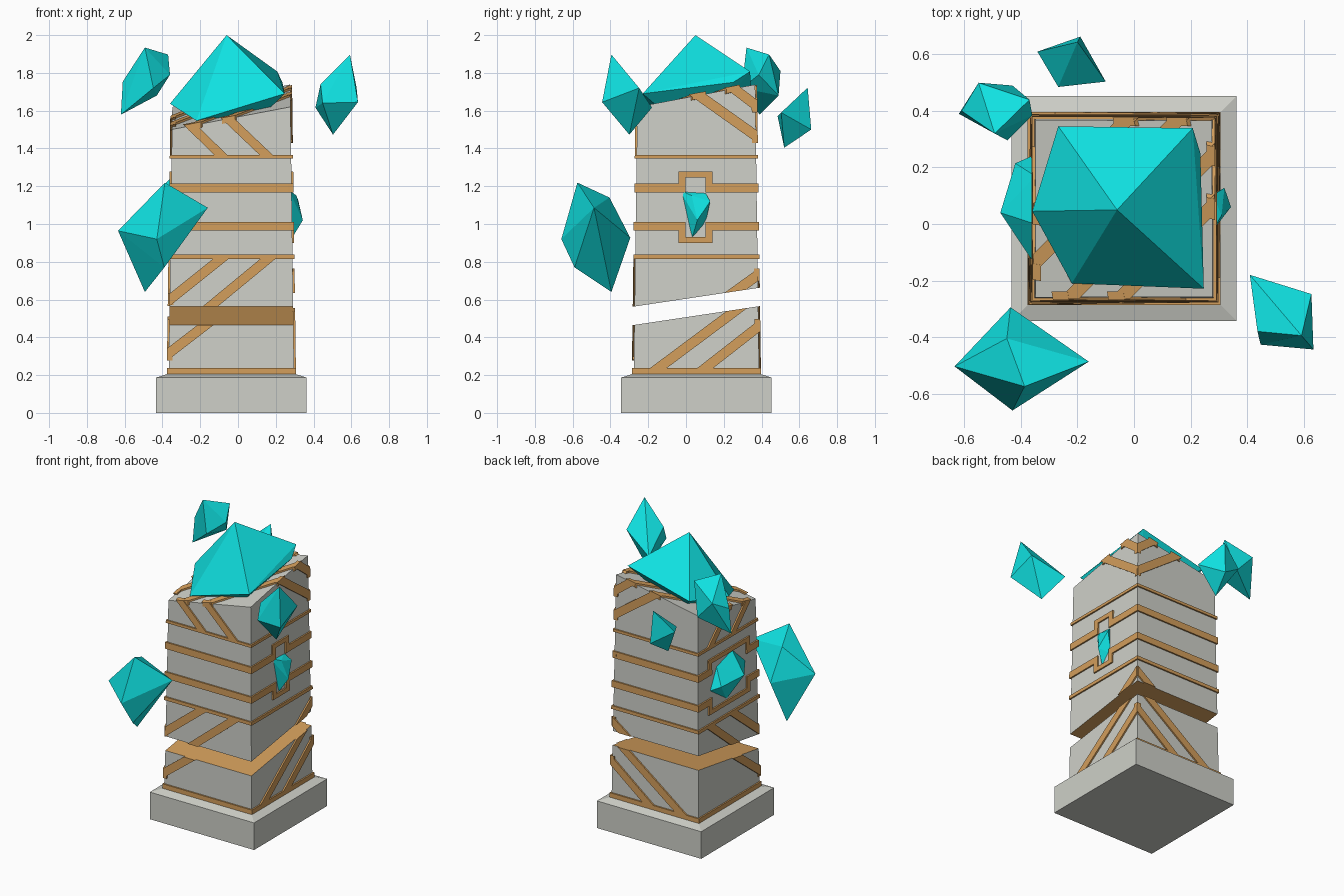
import bpy, bmesh
from mathutils import Vector

if "Cube" in bpy.data.objects:
    bpy.data.objects.remove(bpy.data.objects["Cube"])

CX, CY = -0.035, 0.055          # centre of the pillar


def material(name, rgb):
    m = bpy.data.materials.new(name)
    m.diffuse_color = (*rgb, 1)
    m.use_nodes = True
    m.node_tree.nodes["Principled BSDF"].inputs["Base Color"].default_value = m.diffuse_color
    return m


STONE = material("pale stone", (0.62, 0.63, 0.58))
GOLD = material("gold", (0.65, 0.34, 0.105))
TEAL = material("teal crystal", (0.005, 0.75, 0.75))

# Planes: sloped split through the shaft and slanted top
SPLIT_N = Vector((0, -0.15, 1)).normalized()
LOW_CUT, HIGH_CUT = Vector((0, 0, 0.515)), Vector((0, 0, 0.6125))
TOP_N = Vector((-0.19, -0.19, 1)).normalized()
TOP_CO = Vector((0, 0, 1.62))


def half(z):
    """Half width of the tapered shaft at height z."""
    return 0.332 - 0.0135 * (z - 0.2)


def clip(bm, co, n):
    """Remove everything on the normal side of a plane and cap the hole."""
    geom = bm.verts[:] + bm.edges[:] + bm.faces[:]
    bmesh.ops.bisect_plane(bm, geom=geom, plane_co=co, plane_no=n, clear_outer=True)
    edges = [e for e in bm.edges if e.is_boundary]
    if edges:
        bmesh.ops.holes_fill(bm, edges=edges, sides=0)


def prism(bm, lower, upper):
    """Closed solid between two matching loops."""
    a = [bm.verts.new(p) for p in lower]
    b = [bm.verts.new(p) for p in upper]
    bm.faces.new(a[::-1])
    bm.faces.new(b)
    for i in range(len(a)):
        j = (i + 1) % len(a)
        bm.faces.new((a[i], a[j], b[j], b[i]))


def finish(name, bm, mats, loc=(CX, CY, 0)):
    bmesh.ops.recalc_face_normals(bm, faces=bm.faces[:])
    me = bpy.data.meshes.new(name)
    bm.to_mesh(me)
    bm.free()
    for m in mats:
        me.materials.append(m)
    ob = bpy.data.objects.new(name, me)
    ob.location = loc
    bpy.context.collection.objects.link(ob)
    return ob


def square(h, z):
    return [(-h, -h, z), (h, -h, z), (h, h, z), (-h, h, z)]


# Plinth with a shallow sloped rim
bm = bmesh.new()
prism(bm, square(0.398, 0), square(0.398, 0.187))
prism(bm, square(0.398, 0.187), square(0.335, 0.207))
finish("plinth", bm, [STONE])


# Shaft in two blocks, with gold split faces
def shaft(name, clips):
    bm = bmesh.new()
    prism(bm, square(half(0.2), 0.2), square(half(2), 2))
    for co, n in clips:
        clip(bm, co, n)
    bmesh.ops.recalc_face_normals(bm, faces=bm.faces[:])
    for f in bm.faces:
        f.material_index = int(abs(f.normal.dot(SPLIT_N)) > 0.9995)
    finish(name, bm, [STONE, GOLD])


shaft("lower_shaft", [(LOW_CUT, SPLIT_N)])
shaft("upper_shaft", [(HIGH_CUT, -SPLIT_N), (TOP_CO, TOP_N)])

# Side coordinates: s runs along the face, d points outward
SIDES = {
    "front": lambda s, d: (s, -d),
    "left": lambda s, d: (-d, s),
    "right": lambda s, d: (d, s),
    "back": lambda s, d: (s, d),
}


def plate(side, pts, clips=(), bm=None):
    """Raised trim on one side from an (s, z) outline."""
    out = bmesh.new()
    place = SIDES[side]
    loops = [[(*place(s, half(z) + d), z) for s, z in pts] for d in (-0.02, 0.010)]
    prism(out, *loops)
    for co, n in clips:
        clip(out, co, n)
    me = bpy.data.meshes.new("tmp")
    out.to_mesh(me)
    out.free()
    bm.from_mesh(me)
    bpy.data.meshes.remove(me)


def bar(side, s0, s1, z0, z1, bm):
    plate(side, [(s0, z0), (s1, z0), (s1, z1), (s0, z1)], (), bm)


# Plain horizontal bands
for name, z0, z1 in (("foot_band", 0.207, 0.238), ("middle_band", 0.815, 0.838),
                     ("neck_band", 1.347, 1.366)):
    bm = bmesh.new()
    prism(bm, square(half(z0) + 0.01, z0), square(half(z1) + 0.01, z1))
    finish(name, bm, [GOLD])

# Wide bands that step around the side crystals
for name, z0, z1, lo, hi, out in (("lower_frame_band", 0.965, 1.01, 0.9, 0.93, 0.9),
                                  ("upper_frame_band", 1.168, 1.214, 1.247, 1.277, 1.277)):
    bm = bmesh.new()
    e = half(z0) + 0.01
    for side in ("front", "back"):
        bar(side, -e, e, z0, z1, bm)
    for side, a, b in (("right", -0.095, 0.085), ("left", -0.235, 0.215)):
        bar(side, -e, a, z0, z1, bm)
        bar(side, b, e, z0, z1, bm)
        bar(side, a, b, lo, hi, bm)
        for s in (a, b - 0.037):
            bar(side, s, s + 0.037, min(z0, out), max(z1, out), bm)
    finish(name, bm, [GOLD])

# Diagonal stripes; each pair of sides shares one mirrored pattern
BELOW_LOW = [(LOW_CUT, SPLIT_N), (Vector((0, 0, 0.22)), Vector((0, 0, -1)))]
ABOVE_SPLIT = [(HIGH_CUT, -SPLIT_N), (Vector((0, 0, 0.825)), Vector((0, 0, 1)))]
NEAR_TOP = [(TOP_CO + TOP_N * 0.012, TOP_N), (Vector((0, 0, 1.355)), Vector((0, 0, -1)))]
E = 0.335
# (sides, clipping, stripe lines as s, z, slope, start, end)
GROUPS = [
    ("lower_stripes", ("front", "left"), BELOW_LOW, [(-0.336, 0.312, 0.77, -0.338, 0.1)]),
    ("lower_stripes", ("right", "back"), BELOW_LOW,
     [(-0.2, 0.238, 0.745, -0.32, 0.338), (0.048, 0.238, 0.78, -0.1, 0.338)]),
    ("upper_stripes", ("front", "left"), ABOVE_SPLIT,
     [(-0.325, 0.6, 0.8, -0.327, 0.1), (-0.108, 0.567, 0.825, -0.25, 0.3)]),
    ("upper_stripes", ("right", "back"), ABOVE_SPLIT, [(0.202, 0.641, 0.72, 0.05, 0.327)]),
    ("crown_stripes", ("front", "left"), NEAR_TOP,
     [(-0.05, 1.36, -0.97, -0.315, 0.03), (0.19, 1.36, -0.95, -0.15, 0.28)]),
    ("crown_stripes", ("right", "back"), NEAR_TOP,
     [(0.0, 1.69, -0.71, -0.1, 0.322), (0.175, 1.735, -0.76, 0.05, 0.322)]),
]
for name, sides, clips, lines in GROUPS:
    for side in sides:
        bm = bmesh.new()
        for s, z, k, a, b in lines:
            za, zb, w = z + k * (a - s), z + k * (b - s), 0.033
            plate(side, [(a, za - w), (b, zb - w), (b, zb + w), (a, za + w)], clips, bm)
        finish(side + "_" + name, bm, [GOLD])

# Stripes across the slanted top
for i, c in enumerate((-0.305, -0.125, 0.125, 0.305)):
    bm = bmesh.new()
    loops = []
    for dz in (-0.02, 0.012):
        ring = [(-1, -1 + c - 0.035), (1, 1 + c - 0.035), (1, 1 + c + 0.035), (-1, -1 + c + 0.035)]
        loops.append([(u, v, 1.62 + 0.19 * (u + v) + dz) for u, v in ring])
    prism(bm, *loops)
    for n in ((1, 0, 0), (-1, 0, 0), (0, 1, 0), (0, -1, 0)):
        clip(bm, Vector(n) * 0.32, Vector(n))
    finish("top_stripe_%d" % (i + 1), bm, [GOLD])


# Faceted crystals as hulls of a few corner points
def crystal(name, pts):
    bm = bmesh.new()
    for p in pts:
        bm.verts.new(p)
    res = bmesh.ops.convex_hull(bm, input=bm.verts[:])
    loose = [v for v in bm.verts if not v.link_faces]
    bmesh.ops.delete(bm, geom=loose, context='VERTS')
    finish(name, bm, [TEAL], (0, 0, 0))


crystal("crown_crystal", [
    (-0.06, 0.05, 2.0), (-0.268, 0.346, 1.69), (0.208, 0.339, 1.807), (0.235, 0.25, 1.75),
    (0.247, -0.229, 1.69), (-0.22, -0.21, 1.547), (-0.36, 0.045, 1.637), (0.0, 0.05, 1.45)])
crystal("front_left_crystal", [
    (-0.387, -0.575, 1.219), (-0.45, -0.405, 1.14), (-0.16, -0.487, 1.086), (-0.43, -0.66, 0.92),
    (-0.437, -0.295, 0.927), (-0.635, -0.504, 0.964), (-0.39, -0.59, 0.77), (-0.493, -0.395, 0.64)])
crystal("front_right_crystal", [
    (0.593, -0.395, 1.897), (0.41, -0.18, 1.616), (0.628, -0.248, 1.72), (0.635, -0.444, 1.645),
    (0.503, -0.3, 1.473), (0.437, -0.38, 1.74), (0.448, -0.427, 1.64)])
crystal("back_left_crystal", [
    (-0.493, 0.32, 1.934), (-0.37, 0.44, 1.897), (-0.61, 0.40, 1.754), (-0.62, 0.39, 1.579),
    (-0.36, 0.385, 1.79), (-0.448, 0.296, 1.72), (-0.55, 0.5, 1.81), (-0.43, 0.49, 1.68)])
crystal("back_crystal", [
    (-0.2, 0.644, 1.722), (-0.19, 0.663, 1.5), (-0.1, 0.504, 1.59), (-0.268, 0.485, 1.57),
    (-0.342, 0.61, 1.6), (-0.23, 0.52, 1.404)])
crystal("left_side_crystal", [
    (-0.34, 0.25, 1.05), (-0.42, 0.215, 1.09), (-0.473, 0.04, 1.12), (-0.34, -0.16, 1.12),
    (-0.35, 0.0, 1.25), (-0.35, 0.06, 0.93), (-0.35, 0.17, 1.2)])
crystal("right_side_crystal", [
    (0.27, -0.035, 1.18), (0.28, 0.103, 1.165), (0.32, 0.128, 1.12), (0.343, 0.06, 1.02),
    (0.27, 0.1, 0.99), (0.29, 0.034, 0.932), (0.27, -0.013, 1.086), (0.31, 0.03, 1.15)])
